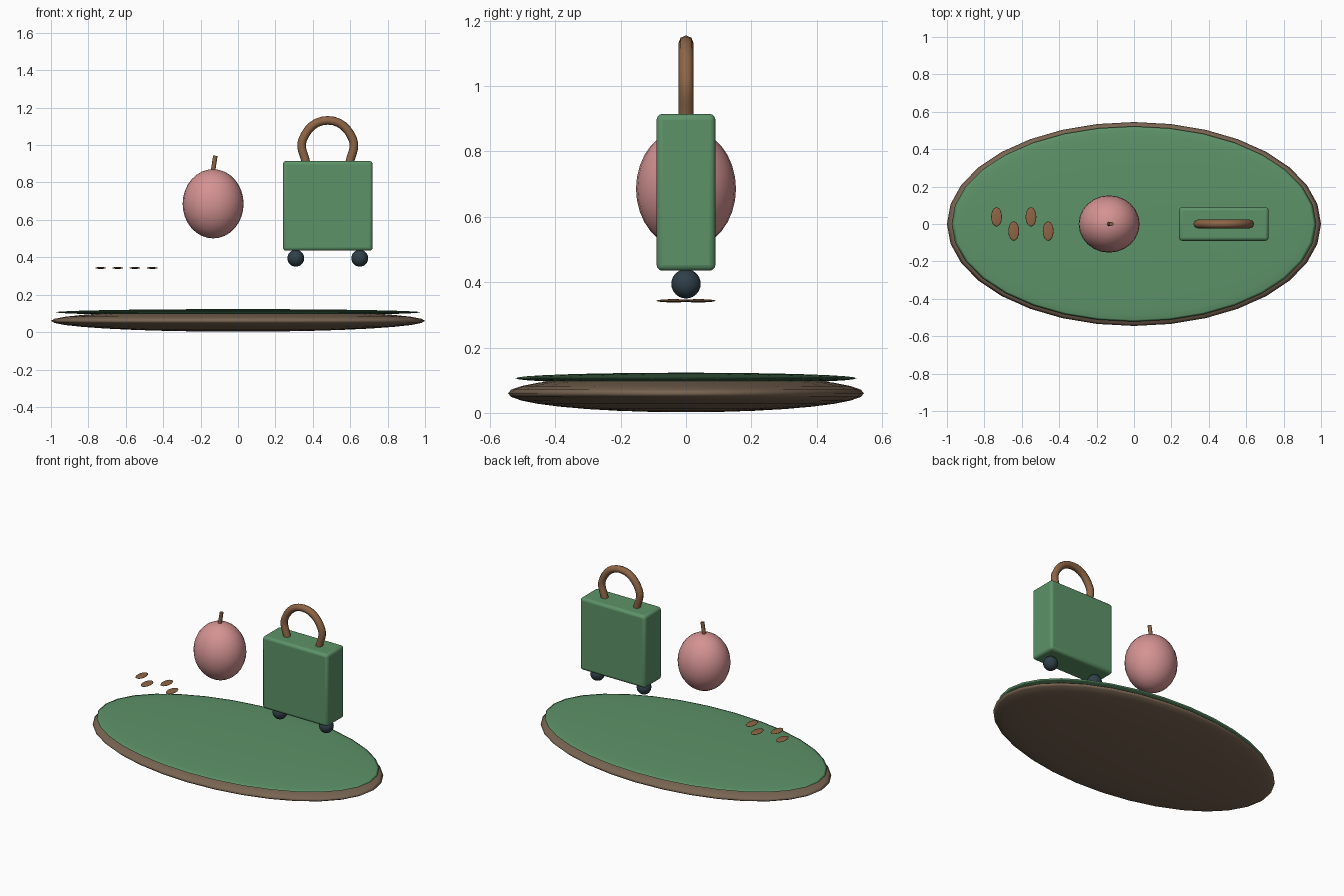
import bpy
from math import pi
from mathutils import Vector

if "Cube" in bpy.data.objects:
    bpy.data.objects.remove(bpy.data.objects["Cube"])


def material(name, rgb):
    m = bpy.data.materials.new(name)
    m.diffuse_color = (*rgb, 1)
    m.use_nodes = True
    m.node_tree.nodes["Principled BSDF"].inputs["Base Color"].default_value = m.diffuse_color
    return m


GREEN = material("green", (0.11, 0.29, 0.14))
SOIL = material("soil_brown", (0.19, 0.13, 0.085))
PINK = material("pink", (0.66, 0.29, 0.29))
WOOD = material("wood_brown", (0.27, 0.13, 0.06))
DARK = material("dark_slate", (0.03, 0.05, 0.065))


def finish(name, mat, angle=pi / 3):
    ob = bpy.context.object
    ob.name = name
    ob.data.materials.append(mat)
    bpy.ops.object.transform_apply(location=False, rotation=False, scale=True)
    bpy.ops.object.shade_smooth_by_angle(angle=angle)
    return ob


def ellipsoid(name, loc, radii, mat, segments=24, rings=16, angle=pi):
    bpy.ops.mesh.primitive_uv_sphere_add(segments=segments, ring_count=rings, location=loc)
    bpy.context.object.scale = radii
    return finish(name, mat, angle)


# Island: brown underside with a thin grass lens on top
ellipsoid("ground_base", (0, 0, 0.06), (1.0, 0.545, 0.058), SOIL, 32, 16)
ellipsoid("grass_top", (0, 0, 0.106), (0.975, 0.522, 0.017), GREEN, 32, 16)

# Fruit with a slightly tilted stem
ellipsoid("fruit", (-0.133, 0, 0.686), (0.163, 0.153, 0.185), PINK, 24, 16)
a, b = Vector((-0.137, 0, 0.84)), Vector((-0.121, 0, 0.943))
bpy.ops.mesh.primitive_cylinder_add(vertices=8, radius=0.012, depth=(b - a).length,
                                    location=(a + b) / 2)
bpy.context.object.rotation_euler = (b - a).to_track_quat('Z', 'Y').to_euler()
finish("fruit_stem", WOOD)

# Seeds in a zigzag row
for i in range(4):
    ellipsoid(f"seed_{i + 1}", (-0.735 + 0.092 * i, 0.038 * (-1) ** i, 0.343),
              (0.029, 0.052, 0.005), WOOD, 16, 10)

# Suitcase body with rounded edges
bpy.ops.mesh.primitive_cube_add(size=1, location=(0.48, 0, 0.675))
bpy.context.object.scale = (0.48, 0.18, 0.48)
case = finish("suitcase_body", GREEN, pi / 6)
bevel = case.modifiers.new("round_edges", 'BEVEL')
bevel.width = 0.018
bevel.segments = 3

# Wheels
for side, x in (("left", 0.309), ("right", 0.651)):
    ellipsoid(f"suitcase_wheel_{side}", (x, 0, 0.395), (0.045,) * 3, DARK, 16, 12)

# Arched carrying handle
curve = bpy.data.curves.new("suitcase_handle", 'CURVE')
curve.dimensions = '3D'
curve.bevel_depth = 0.023
curve.bevel_resolution = 2
curve.resolution_u = 6
curve.use_fill_caps = True
spline = curve.splines.new('BEZIER')
path = [(-0.116, 0.9), (-0.134, 1.03), (0, 1.132), (0.134, 1.03), (0.116, 0.9)]
spline.bezier_points.add(len(path) - 1)
for p, (x, z) in zip(spline.bezier_points, path):
    p.co = (0.48 + x, 0, z)
    p.handle_left_type = p.handle_right_type = 'AUTO'
spline.use_smooth = True
curve.materials.append(WOOD)
bpy.context.collection.objects.link(bpy.data.objects.new("suitcase_handle", curve))
